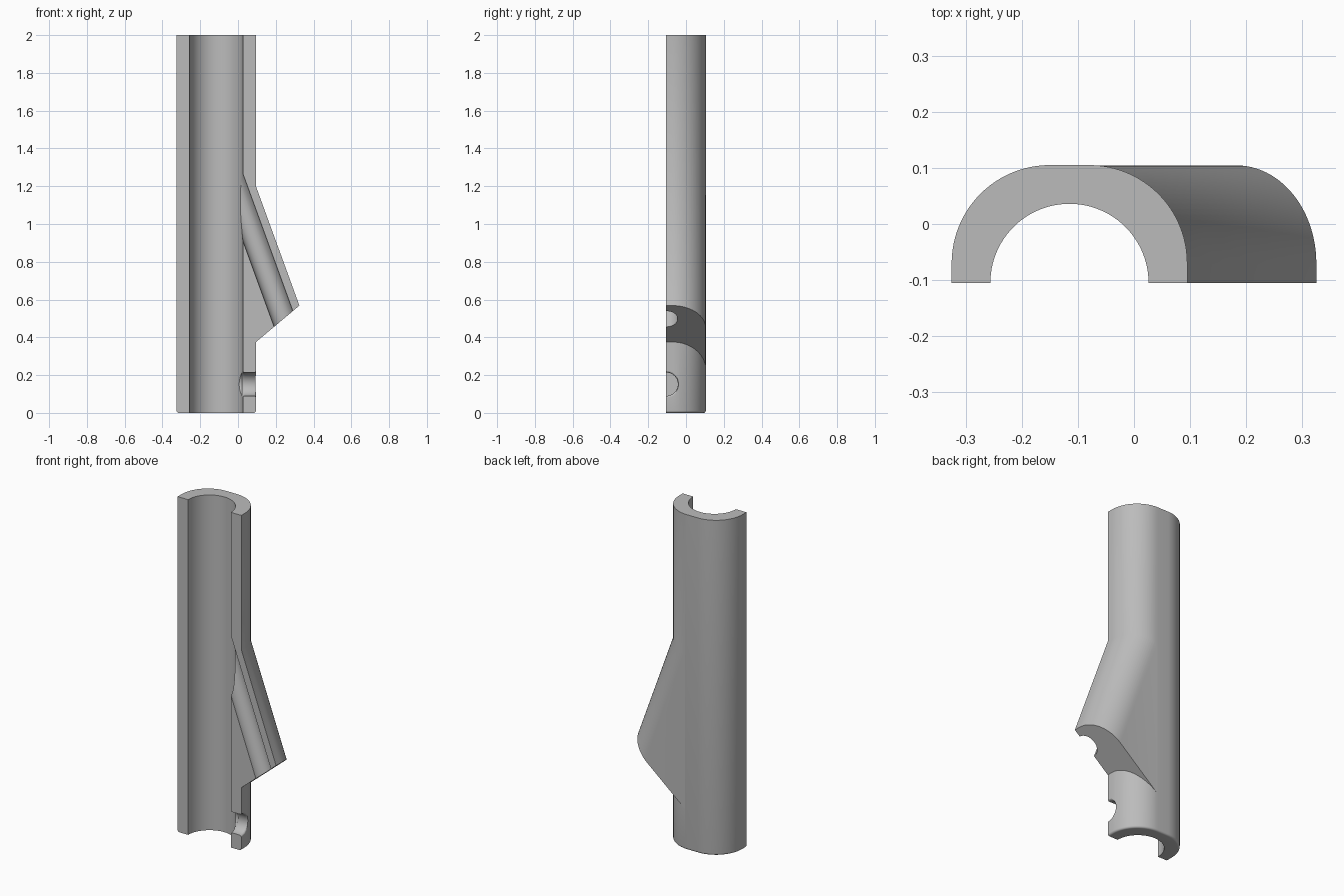
import bpy, bmesh, math
from mathutils import Vector, Matrix

if "Cube" in bpy.data.objects:
    bpy.data.objects.remove(bpy.data.objects["Cube"])

CX, FRONT, BACK = -0.115, -0.105, 0.105      # tube axis x, cut plane y, rear y
TIP = Vector((0.325, 0, 0.568))              # outer end of the side branch
DOWN = Vector((0.342, 0, -0.940)).normalized()
ACROSS = Vector((0.940, 0, 0.342)).normalized()

grey = bpy.data.materials.new("Light grey")
grey.use_nodes = True
grey.diffuse_color = (0.5, 0.5, 0.5, 1)
grey.node_tree.nodes["Principled BSDF"].inputs["Base Color"].default_value = (0.5, 0.5, 0.5, 1)


def loft(name, rings):
    """Solid through closed rings of equal point count, capped at both ends."""
    bm = bmesh.new()
    vs = [[bm.verts.new(p) for p in ring] for ring in rings]
    n = len(rings[0])
    for a, b in zip(vs, vs[1:]):
        for i in range(n):
            j = (i + 1) % n
            bm.faces.new((a[i], a[j], b[j], b[i]))
    bm.faces.new(vs[0])
    bm.faces.new(vs[-1])
    bmesh.ops.recalc_face_normals(bm, faces=bm.faces)
    me = bpy.data.meshes.new(name)
    bm.to_mesh(me)
    bm.free()
    me.materials.append(grey)
    ob = bpy.data.objects.new(name, me)
    bpy.context.collection.objects.link(ob)
    return ob


def rod(name, start, axis, profile, n=64):
    """Turned solid: profile is a list of (distance along axis, radius)."""
    rot = axis.to_track_quat('Z', 'Y').to_matrix()
    return loft(name, [[start + rot @ Vector((r * math.cos(2 * math.pi * i / n),
                                              r * math.sin(2 * math.pi * i / n), d))
                        for i in range(n)] for d, r in profile])


def combine(target, other, operation):
    other.hide_render = True
    mod = target.modifiers.new("bool", 'BOOLEAN')
    mod.object, mod.operation, mod.solver = other, operation, 'EXACT'
    bpy.context.view_layer.objects.active = target
    bpy.ops.object.modifier_apply(modifier=mod.name)
    bpy.data.objects.remove(other)


def corner(cx, cy, r, n=24):
    """Quarter arc from the side (+x) round to the rear (+y)."""
    return [(cx + r * math.cos(math.pi / 2 * i / n), cy + r * math.sin(math.pi / 2 * i / n))
            for i in range(n + 1)]


def tube_ring(z, inset):
    arc = corner(0.035, BACK - 0.175, 0.175 - inset)
    half = [(0.21 - inset, -0.25)] + arc
    outline = half + [(-x, y) for x, y in reversed(half)]
    return [(CX + x, y, z) for x, y in outline]


# Main tube with a rounded lower rim
R = 0.012
rim = [(R - R * math.cos(a), R - R * math.sin(a))
       for a in (math.pi / 2 * k / 5 for k in range(6))]
body = loft("branched_half_tube", [tube_ring(z, i) for z, i in rim] + [tube_ring(2, 0)])

# Slanted side branch, trimmed by its sloping end plane
section = [(-0.6, -0.25), (0, -0.25)] + \
    corner(-0.175, BACK - 0.1755, 0.175) + [(-0.6, BACK - 0.0005)]
branch = loft("branch", [[TIP + ACROSS * p + DOWN * t + Vector((0, y, 0)) for p, y in section]
                         for t in (-1.6, 0.6)])
trim = [(-0.08, 0.228), (0.4, 0.631), (0.4, 1.5), (-0.08, 1.5)]
combine(branch, loft("branch_trim", [[(x, y, z) for x, z in trim] for y in (-0.2, 0.3)]),
        'INTERSECT')
combine(body, branch, 'UNION')

# Main bore, branch bore and round side port with softened rims
combine(body, rod("main_bore", Vector((CX, FRONT, -0.1)), Vector((0, 0, 1)),
                  [(0, 0.141), (2.2, 0.141)], 96), 'DIFFERENCE')
combine(body, rod("branch_bore", Vector((0.24, FRONT, 0.5)) + DOWN * 0.15, -DOWN,
                  [(0, 0.061), (1.15, 0.061)]), 'DIFFERENCE')
port = [(0, 0.072), (0.137, 0.072), (0.141, 0.066), (0.146, 0.063), (0.152, 0.062),
        (0.198, 0.062), (0.204, 0.063), (0.208, 0.066), (0.211, 0.072), (0.3, 0.072)]
combine(body, rod("side_port", Vector((CX, FRONT, 0.152)), Vector((1, 0, 0)), port), 'DIFFERENCE')

# Flat lengthwise cut that opens the front
square = [(-1, -1), (1, -1), (1, FRONT), (-1, FRONT)]
combine(body, loft("front_cut", [[(x, y, z) for x, y in square] for z in (-0.5, 2.5)]),
        'DIFFERENCE')

bpy.ops.object.select_all(action='DESELECT')
body.select_set(True)
bpy.context.view_layer.objects.active = body
bpy.ops.object.shade_smooth_by_angle(angle=math.radians(25))
